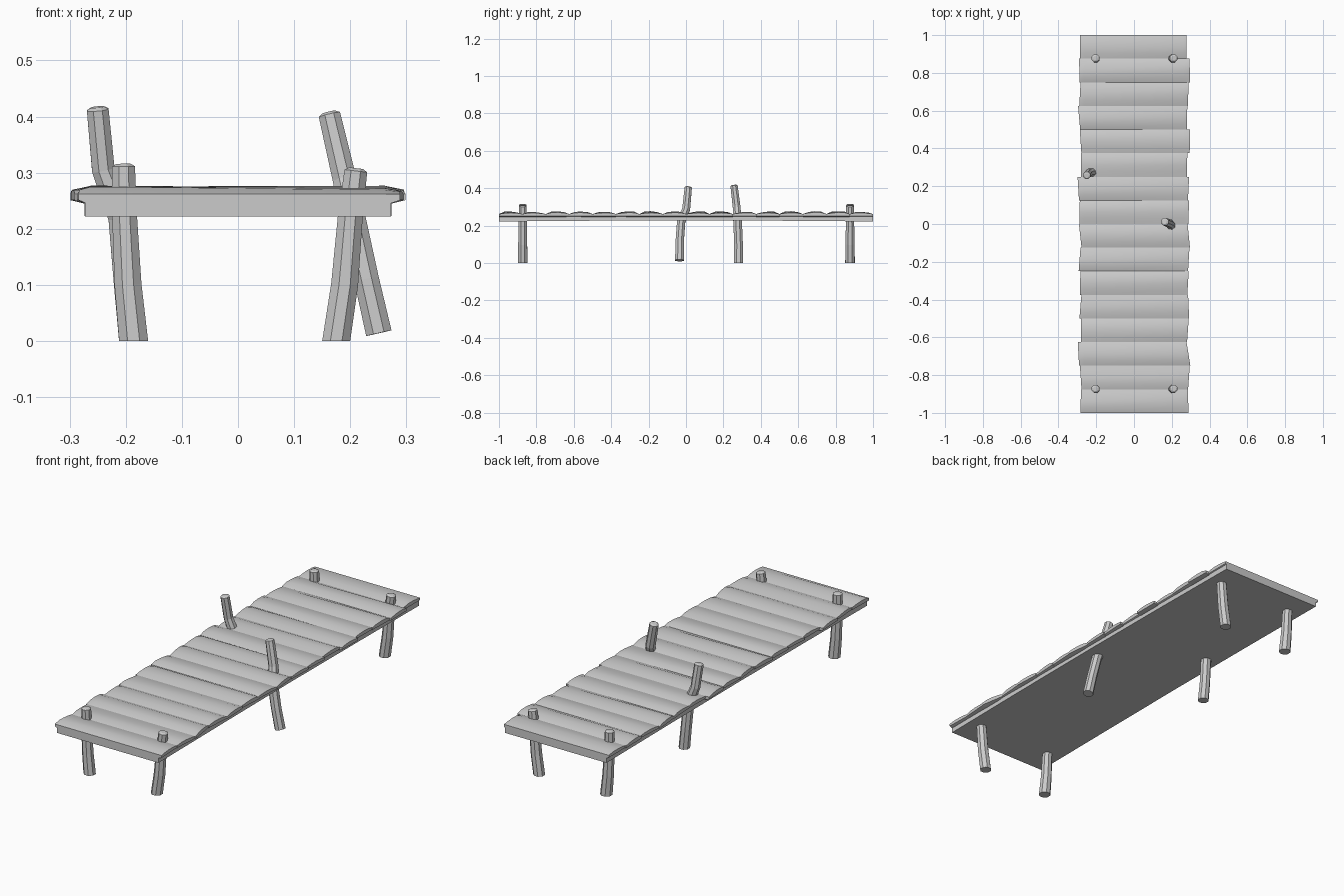
import bpy, bmesh, math, random
from mathutils import Vector

if "Cube" in bpy.data.objects:
    bpy.data.objects.remove(bpy.data.objects["Cube"])

random.seed(7)


def finish(name, bm, smooth=None):
    bmesh.ops.recalc_face_normals(bm, faces=bm.faces)
    me = bpy.data.meshes.new(name)
    bm.to_mesh(me)
    bm.free()
    ob = bpy.data.objects.new(name, me)
    bpy.context.collection.objects.link(ob)
    if smooth:
        bpy.context.view_layer.objects.active = ob
        ob.select_set(True)
        bpy.ops.object.shade_smooth_by_angle(angle=math.radians(smooth))
        ob.select_set(False)
    return ob


def loft(name, rings, smooth=None):
    """Skin a list of equally sized rings and cap both ends."""
    bm = bmesh.new()
    loops = [[bm.verts.new(p) for p in ring] for ring in rings]
    n = len(loops[0])
    for a, b in zip(loops, loops[1:]):
        for i in range(n):
            j = (i + 1) % n
            bm.faces.new((a[i], a[j], b[j], b[i]))
    bm.faces.new(loops[0])
    bm.faces.new(loops[-1])
    return finish(name, bm, smooth)


# Solid bed under the planks
def bed_ring(y, w, bottom):
    return [(-w, y, bottom), (w, y, bottom), (w, y, 0.252), (-w, y, 0.252)]


loft("deck_bed", [bed_ring(y, w, b) for y, w, b in
                  ((-1, 0.273, 0.222), (-0.5, 0.274, 0.226), (0, 0.274, 0.228),
                   (0.5, 0.274, 0.226), (1, 0.273, 0.222))])

# Sixteen uneven planks with worn, wedge-shaped ends
COUNT = 16
PITCH = 2 / COUNT
for k in range(COUNT):
    y0 = -1 + k * PITCH
    y1 = y0 + PITCH
    rings = []
    for side in (-1, 1):
        xa, xb = (random.uniform(0.277, 0.299) for _ in range(2))
        lift = random.uniform(-0.002, 0.003)
        tilt = random.uniform(-0.003, 0.003)
        prof = [(0, 0.242), (0, 0.262), (0.03, 0.271 + lift - tilt), (0.0625, 0.274 + lift),
                (0.098, 0.271 + lift + tilt), (PITCH, 0.262), (PITCH, 0.242)]
        inner = [(side * 0.262, y0 + y, z) for y, z in prof]
        outer = [(side * (xa + (xb - xa) * y / PITCH), y0 + y, 0.262 + (z - 0.262) * 0.55)
                 for y, z in prof]
        rings += [outer, inner] if side < 0 else [inner, outer]
    loft(f"plank_{k + 1:02d}", rings, 35)


# Crooked posts: swept octagons with a small bevelled cap
def post(name, path, sides=8):
    pts = [Vector(p[:3]) for p in path]
    rings = []
    for i, p in enumerate(pts):
        d = (pts[min(i + 1, len(pts) - 1)] - pts[max(i - 1, 0)]).normalized()
        if i == 0 and p.z < 0.005:
            d = Vector((0, 0, 1))
        u = Vector((0, 1, 0)).cross(d).normalized()
        v = d.cross(u)
        r = path[i][3]
        ang = [2 * math.pi * (j + 0.5) / sides for j in range(sides)]
        rings.append([p + r * (u * math.cos(t) + v * math.sin(t)) for t in ang])
    # d is the axis at the top ring
    rings.append([p + d * 0.005 + (q - p) * 0.6 for q in rings[-1]])
    loft(name, rings)


for y, end in ((-0.873, "front"), (0.877, "back")):
    post(f"{end}_left_post", [(-0.186, y, 0, 0.028), (-0.196, y, 0.1, 0.026),
                              (-0.202, y, 0.22, 0.024), (-0.204, y, 0.311, 0.022)])
    post(f"{end}_right_post", [(0.175, y, 0, 0.027), (0.19, y, 0.1, 0.026),
                               (0.2, y, 0.22, 0.024), (0.21, y, 0.303, 0.022)])

post("middle_right_post", [(0.251, -0.035, 0.014, 0.025), (0.229, -0.034, 0.11, 0.024),
                           (0.205, -0.026, 0.22, 0.024), (0.19, 0.001, 0.288, 0.023),
                           (0.163, 0.012, 0.403, 0.021)])
post("middle_left_post", [(-0.188, 0.281, 0, 0.026), (-0.198, 0.281, 0.1, 0.025),
                          (-0.208, 0.276, 0.22, 0.025), (-0.24, 0.27, 0.305, 0.022),
                          (-0.25, 0.257, 0.412, 0.021)])
